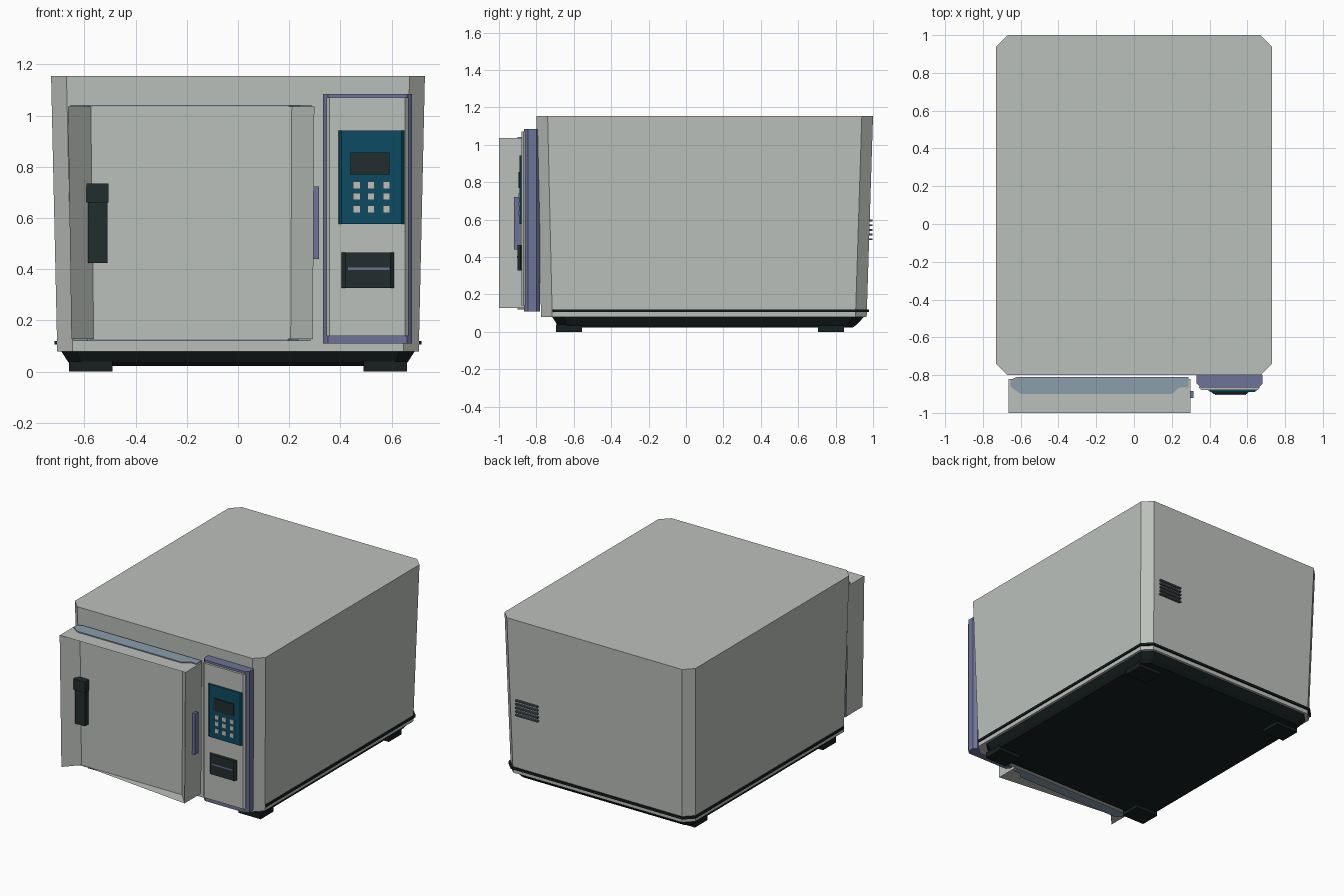
import bpy

cube = bpy.data.objects.get("Cube")
if cube:
    bpy.data.objects.remove(cube, do_unlink=True)


def material(name, r, g, b):
    mat = bpy.data.materials.new(name)
    mat.use_nodes = True
    mat.diffuse_color = (r, g, b, 1)
    mat.node_tree.nodes["Principled BSDF"].inputs["Base Color"].default_value = (r, g, b, 1)
    return mat


PALE = material("pale grey enamel", 0.50, 0.53, 0.50)
SLATE = material("slate blue trim", 0.15, 0.175, 0.31)
STEEL = material("blue grey steel", 0.26, 0.34, 0.41)
TEAL = material("deep teal", 0.004, 0.07, 0.125)
DARK = material("dark plastic", 0.016, 0.026, 0.027)
BLACK = material("black base", 0.008, 0.014, 0.014)
VENT = material("vent grey", 0.07, 0.085, 0.095)


def mesh_object(name, verts, faces, mat):
    mesh = bpy.data.meshes.new(name)
    mesh.from_pydata(verts, [], faces)
    mesh.materials.append(mat)
    obj = bpy.data.objects.new(name, mesh)
    bpy.context.collection.objects.link(obj)
    return obj


def loft(name, mat, sections):
    """Closed solid through (height, plan outline) sections."""
    n = len(sections[0][1])
    verts = [(x, y, z) for z, outline in sections for x, y in outline]
    faces = [tuple(reversed(range(n))), tuple(range(len(verts) - n, len(verts)))]
    for s in range(len(sections) - 1):
        for i in range(n):
            j = (i + 1) % n
            faces.append((s * n + i, s * n + j, (s + 1) * n + j, (s + 1) * n + i))
    return mesh_object(name, verts, faces, mat)


def octagon(x0, x1, y0, y1, c):
    """Rectangle with corners cut by c, counter-clockwise."""
    return [(x0 + c, y0), (x1 - c, y0), (x1, y0 + c), (x1, y1 - c),
            (x1 - c, y1), (x0 + c, y1), (x0, y1 - c), (x0, y0 + c)]


def box(name, mat, x0, x1, y0, y1, z0, z1):
    return loft(name, mat, [(z, [(x0, y0), (x1, y0), (x1, y1), (x0, y1)]) for z in (z0, z1)])


# Cabinet, widening towards the top
loft("cabinet", PALE, [(0.078, octagon(-0.706, 0.706, -0.775, 0.966, 0.06)),
                       (1.155, octagon(-0.73, 0.73, -0.8, 1.0, 0.06))])
loft("seam_strip", BLACK, [(z, octagon(-0.716, 0.716, -0.765, 0.978, 0.06))
                           for z in (0.105, 0.12)])

# Base and feet
loft("base", BLACK, [(0.022, octagon(-0.65, 0.65, -0.67, 0.89, 0.04)),
                     (0.04, octagon(-0.665, 0.665, -0.69, 0.915, 0.05)),
                     (0.079, octagon(-0.69, 0.69, -0.715, 0.95, 0.06))])
for side, sx in (("left", 1), ("right", -1)):
    for end, y in (("front", -0.695), ("back", 0.705)):
        xs = sorted((0.49 * sx, 0.66 * sx))
        box(f"{end}_{side}_foot", BLACK, xs[0], xs[1], y, y + 0.14, 0, 0.04)

# Steel door slab
slab = [(-0.655, -0.86), (-0.6, -0.9), (0.2, -0.9), (0.24, -0.865),
        (0.288, -0.865), (0.288, -0.81), (-0.62, -0.81), (-0.655, -0.825)]
loft("door_slab", STEEL, [(0.12, [(x * 0.98, y) for x, y in slab]), (1.042, slab)])

# Door skin: recessed front with flaring sides, full top lip and partial bottom lip
skin = [(-0.664, -0.82), (-0.664, -1.0), (-0.575, -0.905),
        (0.21, -0.905), (0.298, -1.0), (0.298, -0.82)]
verts = [(x * 0.98, y, 0.128) for x, y in skin] + [(x, y, 1.035) for x, y in skin]
walls = [(i, i + 1, i + 7, i + 6) for i in range(5)]
mesh_object("door_skin", verts, walls + [(7, 10, 11, 6), (2, 4, 3), (0, 2, 1), (0, 5, 3, 2), (3, 5, 4)], PALE)
box("door_latch", SLATE, 0.29, 0.316, -0.92, -0.885, 0.44, 0.722)

# Door handle
box("handle_grip", DARK, -0.585, -0.51, -0.945, -0.89, 0.425, 0.67)
box("handle_cap", DARK, -0.592, -0.505, -0.952, -0.89, 0.66, 0.735)

# Control column
loft("control_frame", SLATE, [(z, octagon(0.332, 0.68, -0.865, -0.78, 0.02))
                              for z in (0.11, 1.085)])
loft("control_face", PALE, [(z, octagon(0.345, 0.665, -0.88, -0.85, 0.012))
                            for z in (0.14, 1.07)])

# Keypad with display and buttons
loft("keypad", TEAL, [(z, octagon(0.393, 0.65, -0.89, -0.87, 0.012)) for z in (0.577, 0.942)])
box("display", DARK, 0.44, 0.592, -0.896, -0.888, 0.77, 0.855)
for row, z in enumerate((0.728, 0.684, 0.634)):
    for col, x in enumerate((0.464, 0.52, 0.58)):
        box(f"button_{row + 1}_{col + 1}", PALE, x - 0.014, x + 0.014,
            -0.896, -0.888, z - 0.014, z + 0.014)

# Lower slot
loft("slot_housing", DARK, [(z, octagon(0.405, 0.61, -0.9, -0.87, 0.014)) for z in (0.327, 0.465)])
box("slot_line", SLATE, 0.43, 0.592, -0.904, -0.898, 0.396, 0.406)

# Rear vent slats
for i in range(5):
    z = 0.495 + i * 0.025
    box(f"vent_slat_{i + 1}", VENT, 0.44, 0.61, 0.97, 0.997, z - 0.005, z + 0.005)
